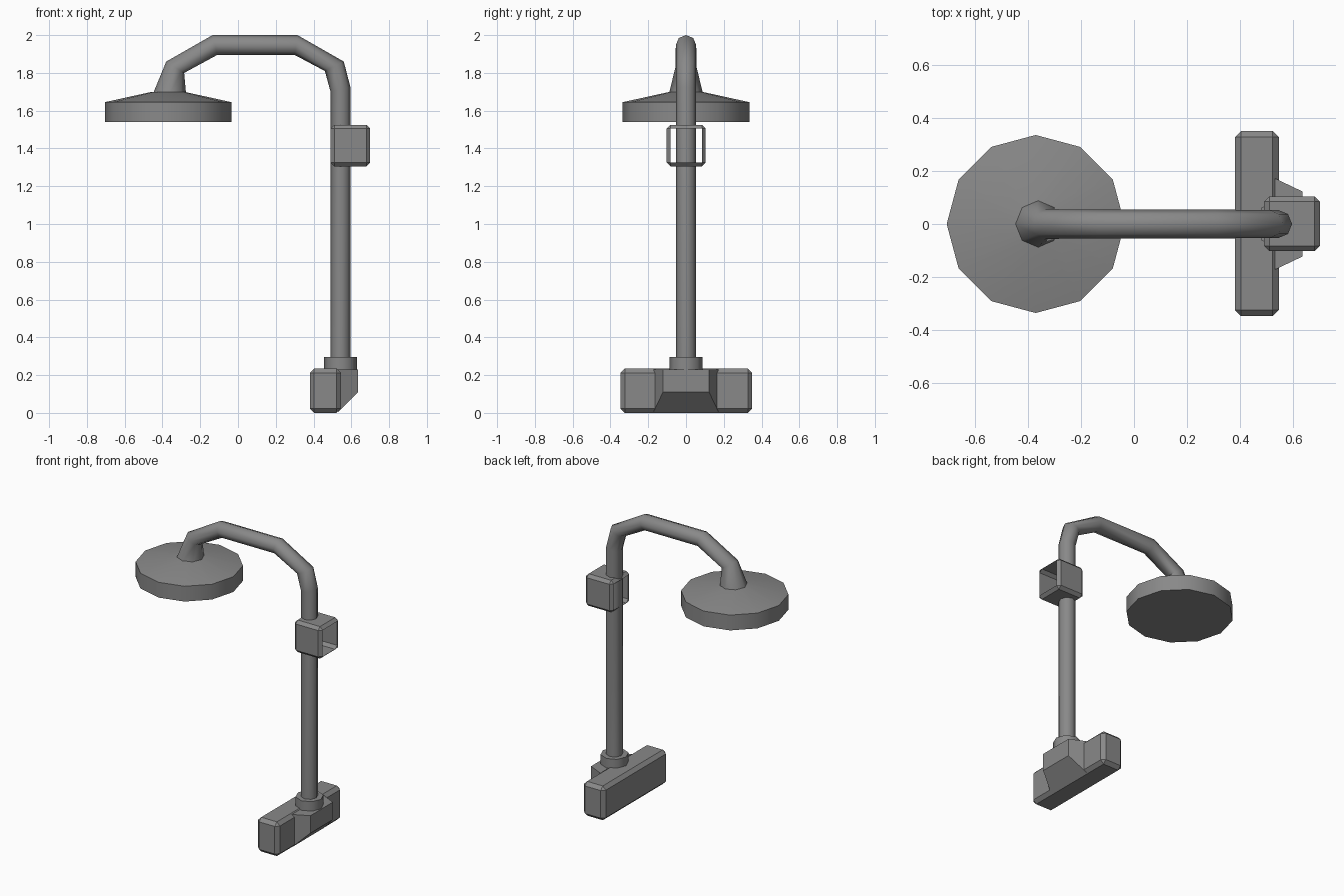
import bpy, bmesh, math
from mathutils import Vector

if "Cube" in bpy.data.objects:
    bpy.data.objects.remove(bpy.data.objects["Cube"])

GREY = (0.25, 0.25, 0.25, 1)
metal = bpy.data.materials.new("grey metal")
metal.use_nodes = True
metal.diffuse_color = GREY
metal.node_tree.nodes["Principled BSDF"].inputs["Base Color"].default_value = GREY

POST_X = 0.543
HEAD_X = -0.37


def finish(name, bm, smooth=None):
    bmesh.ops.recalc_face_normals(bm, faces=bm.faces)
    mesh = bpy.data.meshes.new(name)
    bm.to_mesh(mesh)
    bm.free()
    mesh.materials.append(metal)
    obj = bpy.data.objects.new(name, mesh)
    bpy.context.collection.objects.link(obj)
    if smooth:
        bpy.ops.object.select_all(action='DESELECT')
        bpy.context.view_layer.objects.active = obj
        obj.select_set(True)
        bpy.ops.object.shade_smooth_by_angle(angle=math.radians(smooth))
    return obj


def loft(rings):
    """Skin closed rings of points and cap both ends."""
    bm = bmesh.new()
    loops = [[bm.verts.new(p) for p in ring] for ring in rings]
    for a, b in zip(loops, loops[1:]):
        for i in range(len(a)):
            j = (i + 1) % len(a)
            bm.faces.new((a[i], a[j], b[j], b[i]))
    bm.faces.new(loops[0])
    bm.faces.new(loops[-1])
    return bm


def ring(centre, u, v, sides):
    angles = [2 * math.pi * i / sides for i in range(sides)]
    return [centre + u * math.cos(a) + v * math.sin(a) for a in angles]


def turned(x, profile, sides):
    return loft([ring(Vector((x, 0, z)), Vector((r, 0, 0)), Vector((0, r, 0)), sides)
                 for r, z in profile])


def chamfered_box(low, high, width):
    low, high = Vector(low), Vector(high)
    bm = bmesh.new()
    bmesh.ops.create_cube(bm, size=1)
    for v in bm.verts:
        v.co = [(l + h) / 2 + c * (h - l) for l, h, c in zip(low, high, v.co)]
    bmesh.ops.bevel(bm, geom=bm.edges[:], offset=width, segments=1, affect='EDGES')
    return bm


# Bent riser pipe: outer and inner bend points (x, z) and half width in y
bends = [
    ((0.595, 0.25), (0.49, 0.25), 0.053),
    ((0.595, 1.725), (0.49, 1.70), 0.053),
    ((0.56, 1.86), (0.46, 1.81), 0.053),
    ((0.315, 2.0), (0.30, 1.895), 0.054),
    ((-0.135, 2.0), (-0.11, 1.895), 0.054),
    ((-0.38, 1.86), (-0.285, 1.80), 0.056),
    ((-0.45, 1.69), (-0.275, 1.69), 0.09),
]
rings = []
for (ox, oz), (ix, iz), half in bends:
    outer, inner = Vector((ox, 0, oz)), Vector((ix, 0, iz))
    rings.append(ring((outer + inner) / 2, (outer - inner) / 2, Vector((0, half, 0)), 8))
finish("riser_pipe", loft(rings), 50)

# Round spray head with a shallow cone on top
finish("shower_head", turned(HEAD_X, [(0.335, 1.54), (0.335, 1.645), (0.085, 1.70)], 12), 40)

# Open sleeve around the pipe: both x ends removed
sleeve = chamfered_box((0.49, -0.102, 1.305), (0.70, 0.104, 1.525), 0.02)
ends = [f for f in sleeve.faces if abs(f.normal.x) > 0.95]
bmesh.ops.delete(sleeve, geom=ends, context='FACES')
finish("slider_bracket", sleeve)

# Valve body bar
finish("valve_body", chamfered_box((0.38, -0.347, 0), (0.545, 0.35, 0.235), 0.023))

# Tapered block on the +x side, with a sloping underside
block = []
for x, half, bottom in [(0.53, 0.172, 0.005), (0.635, 0.122, 0.11)]:
    block.append([Vector((x, y, z)) for y, z in
                  [(-half, bottom), (half, bottom), (half, 0.23), (-half, 0.23)]])
finish("valve_block", loft(block))

# Collar where the pipe enters the valve
finish("pipe_collar", turned(POST_X, [(0.088, 0.21), (0.088, 0.295)], 8), 50)
